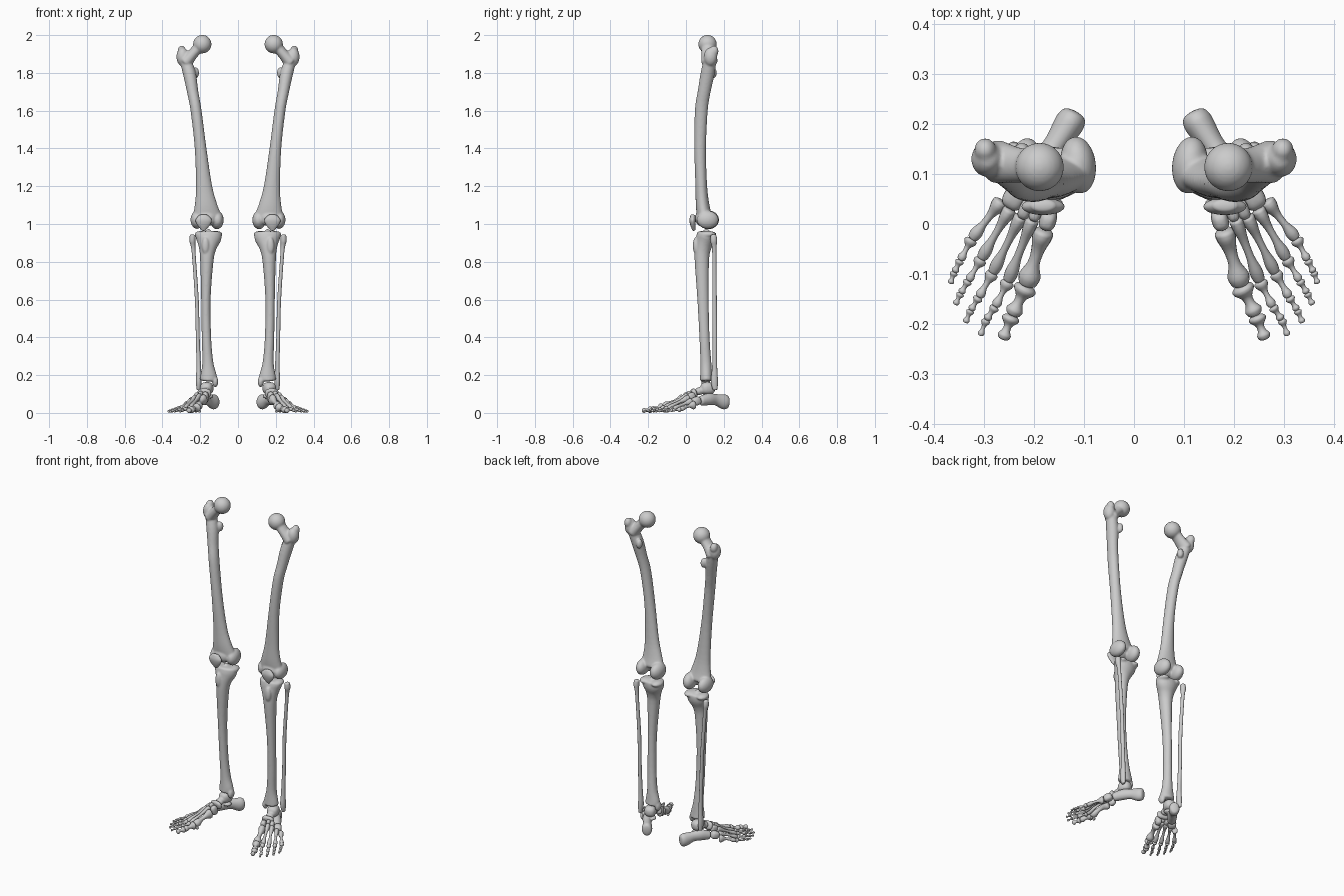
import bpy, bmesh, math
from mathutils import Vector, Matrix

def catmull(rows, sub):
    out = []
    for i in range(len(rows) - 1):
        a, b, c, d = (rows[max(0, min(len(rows) - 1, i + k))] for k in (-1, 0, 1, 2))
        for s in range(sub):
            t = s / sub
            out.append([0.5 * (2*q + (r-p)*t + (2*p-5*q+4*r-s4)*t*t + (3*q-p-3*r+s4)*t**3)
                        for p, q, r, s4 in zip(a, b, c, d)])
    return out + [list(rows[-1])]

def tube(bm, rows, ref=(0, 1, 0), cap=0.5, n=24, sub=4):
    """Loft of ellipses; each row is x, y, z, half width, half depth."""
    rows = catmull(rows, sub)
    pos = [Vector(r[:3]) for r in rows]
    rings, ref = [], Vector(ref)
    for i, r in enumerate(rows):
        t = (pos[min(i+1, len(pos)-1)] - pos[max(i-1, 0)]).normalized()
        a = ref.cross(t).normalized()
        b = t.cross(a)
        steps = [(0, 1)]
        dome = [(math.sin(u) * cap * min(r[3], r[4]), math.cos(u)) for u in (0.4, 0.8, 1.15, 1.45)]
        if i == 0:
            steps = [(-o, k) for o, k in reversed(dome)] + steps
        if i == len(rows) - 1:
            steps = steps + dome
        for off, k in steps:
            rings.append([bm.verts.new(pos[i] + t*off + a*r[3]*k*math.cos(2*math.pi*j/n)
                                       + b*r[4]*k*math.sin(2*math.pi*j/n)) for j in range(n)])
    for p, q in zip(rings, rings[1:]):
        for j in range(n):
            bm.faces.new((p[j], p[(j+1) % n], q[(j+1) % n], q[j]))
    bm.faces.new(rings[0][::-1])
    bm.faces.new(rings[-1])

def blob(bm, c, r, turn=0, power=1.0, tilt=0):
    """Ellipsoid; a power below 1 makes it boxier."""
    vs = bmesh.ops.create_uvsphere(bm, u_segments=24, v_segments=14, radius=1)['verts']
    m = Matrix.Translation(c) @ Matrix.Rotation(turn, 4, 'Z') @ Matrix.Rotation(tilt, 4, 'X')
    for v in vs:
        v.co = m @ Vector([math.copysign(abs(x)**power, x) * k for x, k in zip(v.co, r)])

def finish(name, bm, voxel=0):
    bmesh.ops.recalc_face_normals(bm, faces=bm.faces)
    me = bpy.data.meshes.new(name)
    bm.to_mesh(me)
    bm.free()
    me.polygons.foreach_set('use_smooth', [True] * len(me.polygons))
    ob = bpy.data.objects.new(name, me)
    bpy.context.collection.objects.link(ob)
    if voxel:
        rm = ob.modifiers.new('fuse', 'REMESH')
        rm.mode, rm.voxel_size, rm.use_smooth_shade = 'VOXEL', voxel, True
        sm = ob.modifiers.new('soften', 'SMOOTH')
        sm.factor, sm.iterations = 0.5, 6
    mi = ob.modifiers.new('other_leg', 'MIRROR')
    mi.use_mirror_merge = False
    return ob

# Thigh bone: shaft, neck, ball head, trochanters, condyles
bm = bmesh.new()
tube(bm, [(.286, .132, 1.89, .028, .032), (.258, .115, 1.80, .034, .037), (.240, .096, 1.70, .030, .034),
          (.222, .081, 1.60, .029, .034), (.198, .075, 1.40, .031, .031), (.180, .081, 1.20, .043, .031),
          (.170, .088, 1.10, .060, .036), (.165, .098, 1.04, .078, .040)])
tube(bm, [(.275, .125, 1.86, .036, .044), (.235, .118, 1.905, .028, .036), (.195, .115, 1.95, .032, .034)])
blob(bm, (.189, .114, 1.952), (.049, .049, .049))
blob(bm, (.293, .130, 1.885), (.033, .036, .050))
blob(bm, (.298, .148, 1.915), (.022, .024, .030))
blob(bm, (.224, .143, 1.80), (.018, .020, .030))
blob(bm, (.112, .118, 1.022), (.036, .058, .050), -.12)
blob(bm, (.217, .115, 1.022), (.034, .058, .048), .1)
blob(bm, (.168, .082, 1.03), (.055, .034, .042))
finish('thigh_bone', bm, .005)

# Kneecap
bm = bmesh.new()
tube(bm, [(.182, .042, .968, .012, .008), (.182, .037, .995, .034, .014),
          (.182, .035, 1.022, .043, .017), (.182, .037, 1.044, .026, .013)])
finish('kneecap', bm)

# Shin bone: shaft, plateau, tuberosity, inner ankle
bm = bmesh.new()
tube(bm, [(.156, .106, .95, .070, .047), (.156, .102, .92, .067, .050), (.161, .089, .87, .046, .043),
          (.165, .084, .80, .035, .038), (.170, .090, .60, .025, .030), (.167, .098, .40, .025, .027),
          (.160, .105, .27, .029, .029), (.156, .107, .20, .043, .032), (.156, .108, .175, .045, .034)], cap=.25)
blob(bm, (.115, .117, .945), (.032, .045, .018))
blob(bm, (.197, .115, .945), (.032, .043, .018))
blob(bm, (.157, .108, .957), (.013, .018, .018))
blob(bm, (.172, .052, .885), (.020, .016, .045))
blob(bm, (.120, .104, .165), (.016, .024, .030))
finish('shin_bone', bm, .005)

# Calf bone
bm = bmesh.new()
tube(bm, [(.240, .145, .937, .015, .016), (.241, .147, .91, .016, .018), (.235, .150, .85, .010, .011),
          (.218, .151, .60, .010, .012), (.213, .153, .40, .010, .012), (.208, .152, .25, .012, .013),
          (.208, .150, .17, .015, .019), (.209, .154, .125, .010, .013)])
finish('calf_bone', bm)

# Heel bone
bm = bmesh.new()
tube(bm, [(.121, .216, .057, .027, .036), (.131, .199, .059, .030, .040), (.158, .158, .070, .024, .030),
          (.185, .120, .072, .027, .032), (.212, .080, .064, .025, .026)], ref=(0, 0, 1), cap=.4)
blob(bm, (.155, .115, .088), (.025, .024, .013))
finish('heel_bone', bm, .004)

# Ankle bone: body, neck, head
bm = bmesh.new()
blob(bm, (.165, .115, .130), (.034, .040, .033), .3, .8)
tube(bm, [(.168, .10, .122, .026, .025), (.172, .078, .118, .022, .020), (.174, .065, .113, .025, .021)],
     ref=(0, 0, 1), cap=.7)
finish('ankle_bone', bm, .004)

# Midfoot bones
for name, c, r, turn in [
        ('navicular', (.179, .042, .104), (.037, .014, .025), .15),
        ('inner_cuneiform', (.172, .009, .083), (.017, .021, .029), .25),
        ('middle_cuneiform', (.197, .021, .096), (.012, .015, .021), .35),
        ('outer_cuneiform', (.217, .030, .086), (.013, .021, .022), .4),
        ('cuboid', (.238, .054, .062), (.023, .026, .023), .55)]:
    bm = bmesh.new()
    blob(bm, c, r, turn, .75, .3)
    finish(name, bm)

# Toe rays: long foot bones followed by toe bones
def digit(name, p, q, r0, r1, tall=1.0):
    p, q = Vector(p), Vector(q)
    gap = (q - p).normalized()
    p, q = p + gap * r0 * .3, q - gap * r1 * .4
    waist = .58 * min(r0, r1)
    rows = []
    for t, w, h in [(0, r0, r0*tall), (.12, r0*.93, r0*.95*tall), (.35, waist*1.1, waist*1.2),
                    (.62, waist, waist*1.1), (.86, r1*.95, r1*.95), (1, r1*.85, r1*.85)]:
        c = p.lerp(q, t)
        c.z += .004 * math.sin(math.pi * t) * (tall > 1)
        rows.append((*c, w, h))
    bm = bmesh.new()
    tube(bm, rows, ref=(0, 0, 1), cap=.45, n=16, sub=3)
    finish(name, bm)

rays = [
    ([(.180, -.012, .072), (.215, -.124, .029), (.245, -.184, .017), (.263, -.232, .012)], (.021, .023, .018, .014)),
    ([(.203, .010, .088), (.252, -.115, .026), (.278, -.166, .020), (.296, -.192, .013), (.308, -.224, .008)],
     (.014, .014, .010, .009, .007)),
    ([(.226, .016, .079), (.283, -.098, .023), (.311, -.147, .018), (.327, -.173, .012), (.338, -.198, .008)],
     (.014, .013, .010, .008, .007)),
    ([(.248, .030, .060), (.306, -.070, .020), (.332, -.114, .016), (.347, -.139, .011), (.358, -.162, .008)],
     (.014, .013, .009, .008, .007)),
    ([(.265, .046, .042), (.325, -.030, .018), (.348, -.073, .014), (.360, -.097, .010), (.368, -.120, .008)],
     (.016, .013, .009, .008, .007))]
for i, (pts, rad) in enumerate(rays, 1):
    for k in range(len(pts) - 1):
        kind = 'long_foot_bone' if k == 0 else f'toe_bone_{k}'
        digit(f'{kind}_ray_{i}', pts[k], pts[k+1], rad[k], rad[k+1], 1.35 if k == 0 else 1.0)

# Small bones under the ball of the big toe
for i, x in enumerate((.203, .222)):
    bm = bmesh.new()
    blob(bm, (x, -.112, .008), (.007, .010, .007))
    finish(f'ball_pip_{i}', bm)
